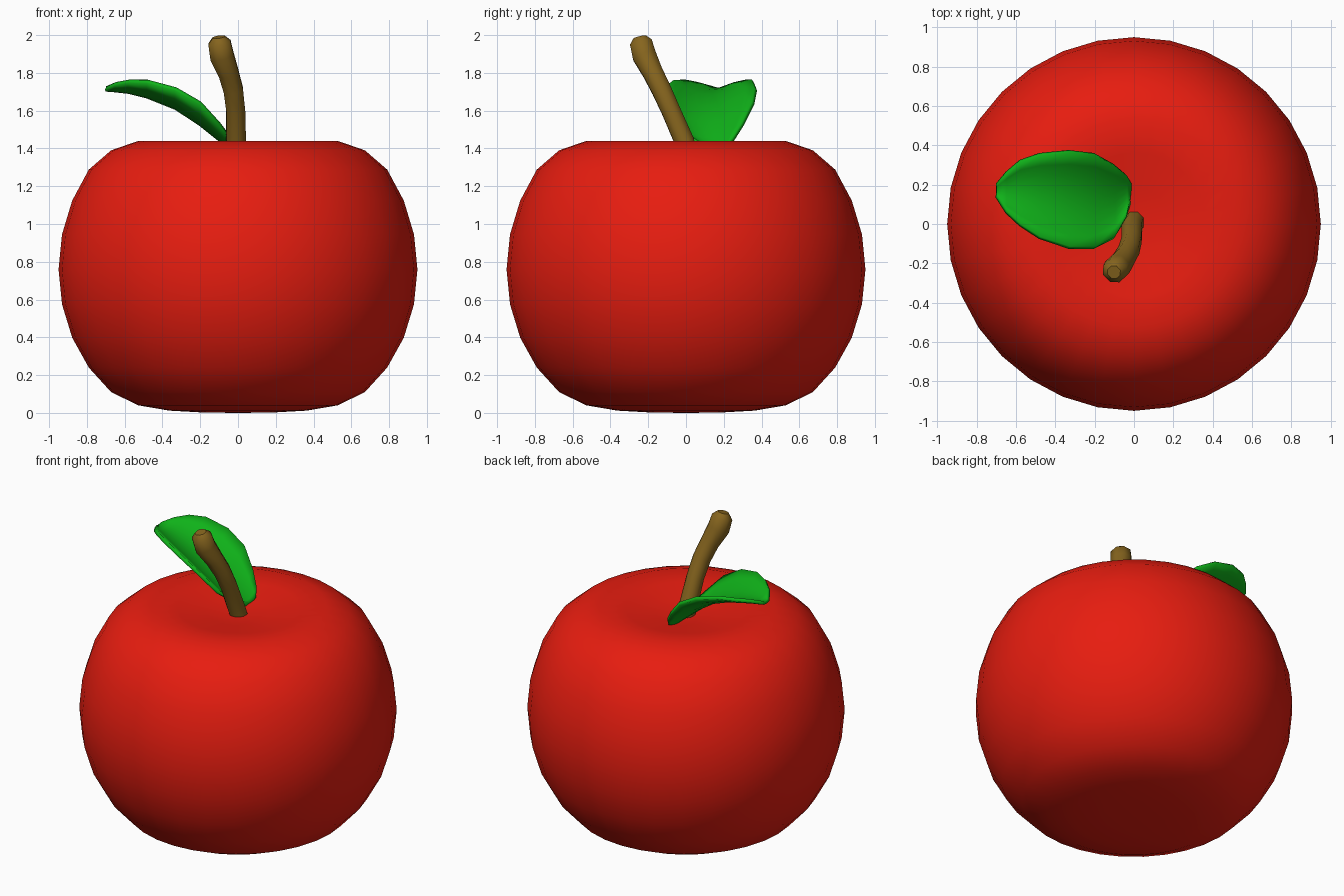
import bpy, bmesh
from math import acos, pi

if "Cube" in bpy.data.objects:
    bpy.data.objects.remove(bpy.data.objects["Cube"])


def material(name, rgb):
    m = bpy.data.materials.new(name)
    m.diffuse_color = (*rgb, 1)
    m.use_nodes = True
    m.node_tree.nodes["Principled BSDF"].inputs["Base Color"].default_value = m.diffuse_color
    return m


def add_object(name, bm, mat):
    bmesh.ops.recalc_face_normals(bm, faces=bm.faces[:])
    for f in bm.faces:
        f.smooth = True
    mesh = bpy.data.meshes.new(name)
    bm.to_mesh(mesh)
    bm.free()
    mesh.materials.append(mat)
    ob = bpy.data.objects.new(name, mesh)
    bpy.context.collection.objects.link(ob)
    return ob


# Apple body: UV sphere whose rings are lowered at the top and flattened below
R = 0.95
ring_z = [1.38, 1.395, 1.425, 1.44, 1.39, 1.288, 1.124, 0.945, 0.76,
          0.575, 0.398, 0.24, 0.11, 0.04, 0.012, 0.002, 0.0]
bm = bmesh.new()
bmesh.ops.create_uvsphere(bm, u_segments=32, v_segments=16, radius=R)
for v in bm.verts:
    k = round(acos(max(-1, min(1, v.co.z / R))) / (pi / 16))
    v.co.z = ring_z[k]
add_object("apple_body", bm, material("red_skin", (0.8, 0.012, 0.005)))

# Stem: bent eight-sided tube with a knobbly end
path = [(0.0, 0.015, 1.36, 0.055), (-0.01, -0.01, 1.44, 0.056),
        (-0.012, -0.08, 1.6, 0.054), (-0.025, -0.13, 1.71, 0.056),
        (-0.05, -0.175, 1.80, 0.058), (-0.085, -0.22, 1.89, 0.068),
        (-0.098, -0.238, 1.96, 0.064), (-0.102, -0.245, 1.99, 0.035)]
curve = bpy.data.curves.new("stem", "CURVE")
curve.dimensions = "3D"
curve.bevel_depth = 1
curve.bevel_resolution = 2
curve.use_fill_caps = True
spline = curve.splines.new("POLY")
spline.points.add(len(path) - 1)
for p, (x, y, z, r) in zip(spline.points, path):
    p.co = (x, y, z, 1)
    p.radius = r
curve.materials.append(material("brown_stem", (0.24, 0.13, 0.013)))
stem = bpy.data.objects.new("stem", curve)
bpy.context.collection.objects.link(stem)
bpy.context.view_layer.objects.active = stem
stem.select_set(True)
bpy.ops.object.convert(target="MESH")

# Leaf: cupped strip of cross-sections (x, y near, y far, z of rib, z of edge)
stations = [(-0.70, 0.14, 0.20, 1.712, 1.72), (-0.65, 0.06, 0.26, 1.708, 1.742),
            (-0.58, -0.005, 0.32, 1.70, 1.755), (-0.48, -0.07, 0.355, 1.675, 1.755),
            (-0.33, -0.12, 0.37, 1.615, 1.715), (-0.2, -0.12, 0.355, 1.53, 1.64),
            (-0.1, -0.07, 0.30, 1.45, 1.53), (-0.04, 0.03, 0.25, 1.40, 1.45),
            (-0.02, 0.11, 0.21, 1.39, 1.40)]
N = 8
bm = bmesh.new()
rows = []
for x, y0, y1, zr, ze in stations:
    rows.append([bm.verts.new((x, y0 + (y1 - y0) * i / N,
                               zr + (ze - zr) * (2 * i / N - 1) ** 2))
                 for i in range(N + 1)])
for a, b in zip(rows, rows[1:]):
    for i in range(N):
        bm.faces.new((a[i], a[i + 1], b[i + 1], b[i]))
leaf = add_object("leaf", bm, material("green_leaf", (0.005, 0.45, 0.01)))
solid = leaf.modifiers.new("thickness", "SOLIDIFY")
solid.thickness = 0.022
solid.offset = 0
